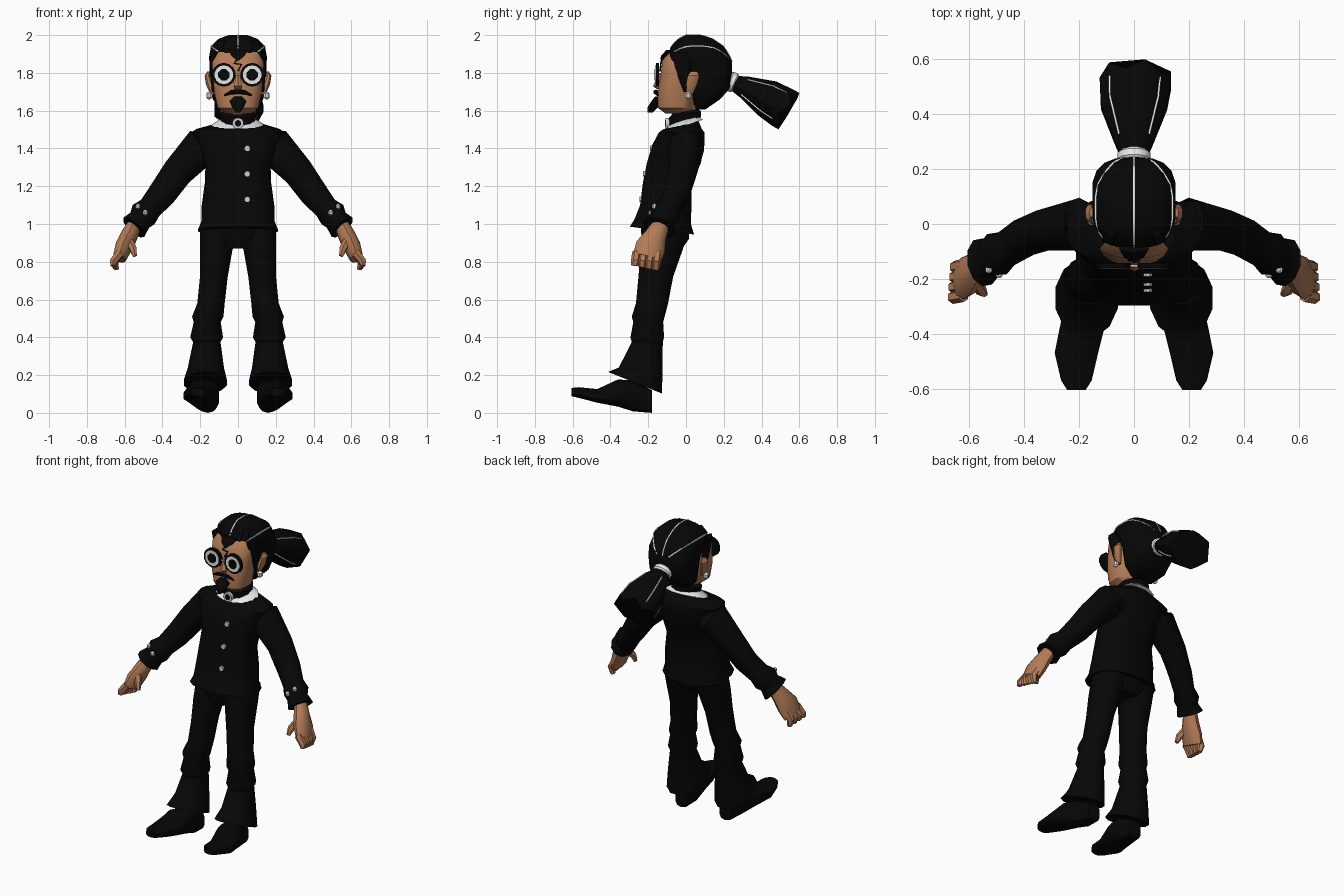
import bpy, bmesh, math
from mathutils import Vector
from mathutils.bvhtree import BVHTree


def material(name, rgb):
    m = bpy.data.materials.new(name)
    m.diffuse_color = (*rgb, 1)
    return m


BLACK = material("black", (0.002, 0.002, 0.0022))
SKIN = material("skin", (0.45, 0.2, 0.095))
WHITE = material("white", (0.85, 0.85, 0.85))
GREY = material("silver", (0.62, 0.62, 0.62))
Z = (0, 0, 1)


def ring_points(rings, n, axis, power):
    """Rings are (x, y, z, half width, half depth, optional tilt in y)."""
    out = []
    for i, r in enumerate(rings):
        a, b = rings[max(i - 1, 0)], rings[min(i + 1, len(rings) - 1)]
        t = Vector(axis) if axis else (Vector(b[:3]) - Vector(a[:3])).normalized()
        ref = Vector((1, 0, 0)) if abs(t.x) < 0.9 else Vector((0, 1, 0))
        u = (ref - t * ref.dot(t)).normalized()
        v = t.cross(u)
        row = []
        for k in range(n):
            ang = 2 * math.pi * (k + 0.5) / n
            c, s = math.cos(ang), math.sin(ang)
            c, s = [math.copysign(abs(q) ** power, q) for q in (c, s)]
            p = Vector(r[:3]) + u * c * r[3] + v * s * r[4]
            if len(r) > 5:
                p.z += r[5] * (p.y - r[1])
            row.append(p)
        out.append(row)
    return out


def loft(name, rings, mat, n=12, axis=None, power=1.0, angle=40):
    bm = bmesh.new()
    rows = [[bm.verts.new(p) for p in row] for row in ring_points(rings, n, axis, power)]
    for a, b in zip(rows, rows[1:]):
        for k in range(n):
            j = (k + 1) % n
            bm.faces.new((a[k], a[j], b[j], b[k]))
    bm.faces.new(rows[0])
    bm.faces.new(rows[-1])
    bmesh.ops.recalc_face_normals(bm, faces=bm.faces)
    me = bpy.data.meshes.new(name)
    bm.to_mesh(me)
    bm.free()
    me.materials.append(mat)
    ob = bpy.data.objects.new(name, me)
    bpy.context.collection.objects.link(ob)
    bpy.context.view_layer.objects.active = ob
    bpy.ops.object.select_all(action='DESELECT')
    ob.select_set(True)
    bpy.ops.object.shade_smooth_by_angle(angle=math.radians(angle))
    return ob


def layers(rows):
    """(z, front y, back y, half width, tilt) to rings."""
    return [(0, (f + b) / 2, z, w, (b - f) / 2, *t) for z, f, b, w, *t in rows]


def tube(name, pts, r, mat, n=4):
    return loft(name, [(*p, r, r) for p in pts], mat, n)


def disc(name, x, y, z, r, mat, depth=0.01, n=12):
    return loft(name, [(x, y, z, r, r), (x, y - depth, z, r, r)], mat, n, (0, 1, 0))


def ball(name, p, r, mat):
    x, y, z = p
    return loft(name, [(x, y, z + r * h, r * w, r * w) for h, w in ((-1, .3), (-.5, .87), (.5, .87), (1, .3))],
                mat, 8, Z)


def tree(ob):
    return BVHTree.FromPolygons([v.co for v in ob.data.vertices], [p.vertices for p in ob.data.polygons])


# Jacket with flared hem
jacket = loft("jacket", layers([
    (.965, -.30, .045, .215, -.12), (1.01, -.275, .03, .197, -.1), (1.10, -.245, .03, .195),
    (1.22, -.23, .03, .178), (1.32, -.21, .08, .175), (1.42, -.18, .1, .215),
    (1.485, -.145, .1, .25), (1.503, -.12, .085, .225), (1.53, -.085, .065, .1, .3)]),
    BLACK, 16, Z, .8)
jacket_tree = tree(jacket)
for i, z in enumerate((1.40, 1.265, 1.13)):
    hit = jacket_tree.ray_cast(Vector((.05, -1, z)), Vector((0, 1, 0)))[0]
    disc(f"jacket_button_{i}", .05, hit.y + .004, z, .016, GREY, .012, 8)

# Trousers seat
loft("trouser_seat", [(0, -.11, 1.0, .2, .13), (0, -.11, .92, .185, .125), (0, -.12, .87, .1, .1)],
     BLACK, 14, Z)

# Neck, shirt collar, neckband and brooch
loft("neck", layers([(1.5, -.07, .06, .075), (1.63, -.08, .07, .08)]), SKIN, 12, Z)
loft("shirt_collar", [(0, -.005, 1.557, .085, .07, .3), (0, -.015, 1.52, .142, .108, .3)], WHITE, 12, Z)
loft("neckband", [(0, -.005, 1.535, .09, .085, .2), (0, -.005, 1.58, .1, .088, .2),
                  (0, -.005, 1.595, .08, .07, .2)], BLACK, 12, Z)
disc("brooch", 0, -.088, 1.533, .03, GREY, .02)
disc("brooch_stone", 0, -.104, 1.533, .017, BLACK, .008)

# Face
loft("face", layers([
    (1.585, -.11, .03, .07), (1.615, -.15, .05, .11), (1.70, -.15, .05, .128), (1.80, -.135, .05, .137),
    (1.87, -.125, .05, .137), (1.915, -.08, .05, .12)]), SKIN, 16, Z, .75)
loft("nose", [(0, -.13, 1.80, .012, .012), (0, -.15, 1.73, .024, .025), (0, -.14, 1.715, .02, .015)],
     SKIN, 6, Z)
loft("goatee", [(0, -.15, 1.675, .022, .015), (0, -.16, 1.65, .048, .025), (0, -.175, 1.62, .035, .03),
                (0, -.19, 1.59, .012, .015)], BLACK, 8, Z)
tube("forehead_mark", [(0, -.125, 1.88), (-.02, -.133, 1.85), (.018, -.133, 1.845), (0, -.138, 1.81)],
     .006, BLACK)
tube("glasses_bridge", [(-.02, -.152, 1.79), (.02, -.152, 1.79)], .006, GREY)

# Hair swept back over the head
hair = loft("hair", layers([
    (1.605, .05, .10, .08), (1.66, .03, .18, .135), (1.72, .015, .235, .147), (1.80, 0, .245, .152),
    (1.865, -.03, .243, .154), (1.89, -.095, .23, .154), (1.94, -.08, .2, .145),
    (1.98, -.04, .14, .105), (2.0, 0, .08, .05)]), BLACK, 18, Z, .76)
hair_tree = tree(hair)
for i, k in enumerate((-1.15, 0, 1.15)):
    pts = []
    for j in range(15):
        a = math.radians(12 + 11 * j)
        d = Vector((k * math.sin(a), math.cos(a), math.sin(a))).normalized()
        hit = hair_tree.ray_cast(Vector((0, .07, 1.82)), d)[0]
        if hit and hit.y > -.085:
            pts.append(hit)
    tube(f"hair_streak_{i}", pts, .005, WHITE)
loft("widows_peak", [(0, -.085, 1.92, .06, .02), (0, -.115, 1.89, .04, .018), (0, -.13, 1.865, .006, .006)],
     BLACK, 6, Z)

# Ponytail with tie and streaks
tail = [(0, .23, 1.755, .045, .035), (0, .31, 1.725, .078, .062), (0, .43, 1.665, .125, .105),
        (.005, .545, 1.597, .135, .115)]
pony = loft("ponytail", tail, BLACK, 12, None, 1, 30)
for v in list(pony.data.vertices)[-12::2]:
    v.co += Vector((0, -.035, .02))
loft("hair_tie", [(0, .22, 1.76, .045, .04), (0, .235, 1.755, .062, .055), (0, .255, 1.747, .062, .055),
                  (0, .27, 1.74, .045, .04)], WHITE, 12)
rows = ring_points(tail, 12, None, 1)
for i, k in enumerate((1, 4, 7, 10)):
    tube(f"ponytail_streak_{i}", [row[k] for row in rows[1:3]] + [rows[2][k].lerp(rows[3][k], .6)],
         .005, WHITE)

for s, side in ((-1, "left"), (1, "right")):
    def part(name, rings, mat, *args):
        return loft(f"{side}_{name}", [(s * r[0], *r[1:]) for r in rings], mat, *args)

    # Flared trouser leg with knee folds, and shoe
    part("trouser_leg", [
        (.1, -.1, .98, .105, .12), (.115, -.13, .86, .088, .115), (.128, -.16, .72, .076, .095),
        (.143, -.18, .58, .075, .088), (.16, -.2, .51, .086, .09), (.163, -.2, .48, .074, .082),
        (.166, -.205, .4, .09, .092), (.165, -.205, .375, .075, .085), (.17, -.24, .24, .099, .12),
        (.173, -.27, .16, .118, .148, -.4)], BLACK, 12, Z)
    part("shoe", [
        (.16, -.18, .06, .045, .06), (.165, -.28, .09, .068, .082), (.185, -.36, .105, .085, .072),
        (.21, -.47, .09, .082, .036), (.21, -.57, .108, .058, .028), (.21, -.605, .11, .035, .022)],
        BLACK, 10, (0, 1, 0), .7)

    # Sleeve with gathered cuff
    sleeve = part("sleeve", [
        (.1, 0, 1.41, .08, .09), (.2, 0, 1.405, .105, .097), (.32, -.02, 1.275, .084, .078),
        (.402, -.05, 1.16, .076, .07), (.465, -.09, 1.085, .064, .068), (.5, -.11, 1.05, .076, .085),
        (.52, -.125, 1.02, .063, .07), (.552, -.14, .982, .074, .094)], BLACK, 10)
    sleeve_tree = tree(sleeve)
    for i, (x, y, z) in enumerate(((.54, -.185, 1.10), (.49, -.2, 1.06))):
        ball(f"{side}_cuff_button_{i}", sleeve_tree.find_nearest(Vector((s * x, y, z)))[0], .015, WHITE)

    # Hand, close fingers and thumb
    part("hand", [
        (.545, -.13, 1.0, .038, .045), (.575, -.16, .94, .046, .058), (.605, -.187, .88, .046, .08),
        (.628, -.205, .82, .036, .078)], SKIN, 10)
    for i in range(4):
        o = .055 - .037 * i
        part(f"finger_{i}", [
            (.622, -.205 + o, .85, .024, .024), (.652 + .003 * i, -.212 + o, .80, .022, .024),
            (.642 + .007 * i, -.215 + o, .758 + .007 * i, .014, .019)], SKIN, 6)
    part("thumb", [(.58, -.21, .91, .024, .026), (.556, -.245, .87, .021, .021),
                   (.545, -.255, .83, .012, .012)], SKIN, 6)

    # Ear, earring, sideburn and crown lock
    part("ear", [(.135, .02, 1.685, .012, .016), (.15, .03, 1.74, .022, .032), (.162, .04, 1.785, .016, .034),
                 (.155, .042, 1.807, .008, .018)], SKIN, 8, Z)
    ball(f"{side}_earring", (s * .152, .012, 1.68), .02, WHITE)
    part("sideburn", [(.125, -.03, 1.91, .028, .06), (.13, -.02, 1.83, .02, .045),
                      (.128, 0, 1.70, .012, .012)], BLACK, 6, Z)
    part("crown_lock", [(.08, -.05, 1.92, .04, .03), (.08, -.01, 1.97, .03, .04), (.08, .04, 1.985, .012, .03)],
         BLACK, 6, Z)

    # Round glasses and moustache
    disc(f"{side}_glasses_rim", s * .075, -.142, 1.79, .063, BLACK, .018, 14)
    disc(f"{side}_glasses_lens", s * .075, -.155, 1.79, .05, WHITE, .008, 14)
    disc(f"{side}_glasses_pupil", s * .075, -.16, 1.79, .032, BLACK, .006, 8)
    part("moustache", [(0, -.16, 1.7, .014, .012), (.035, -.16, 1.698, .014, .012),
                       (.075, -.15, 1.68, .004, .004)], BLACK, 6, (1, 0, 0))
